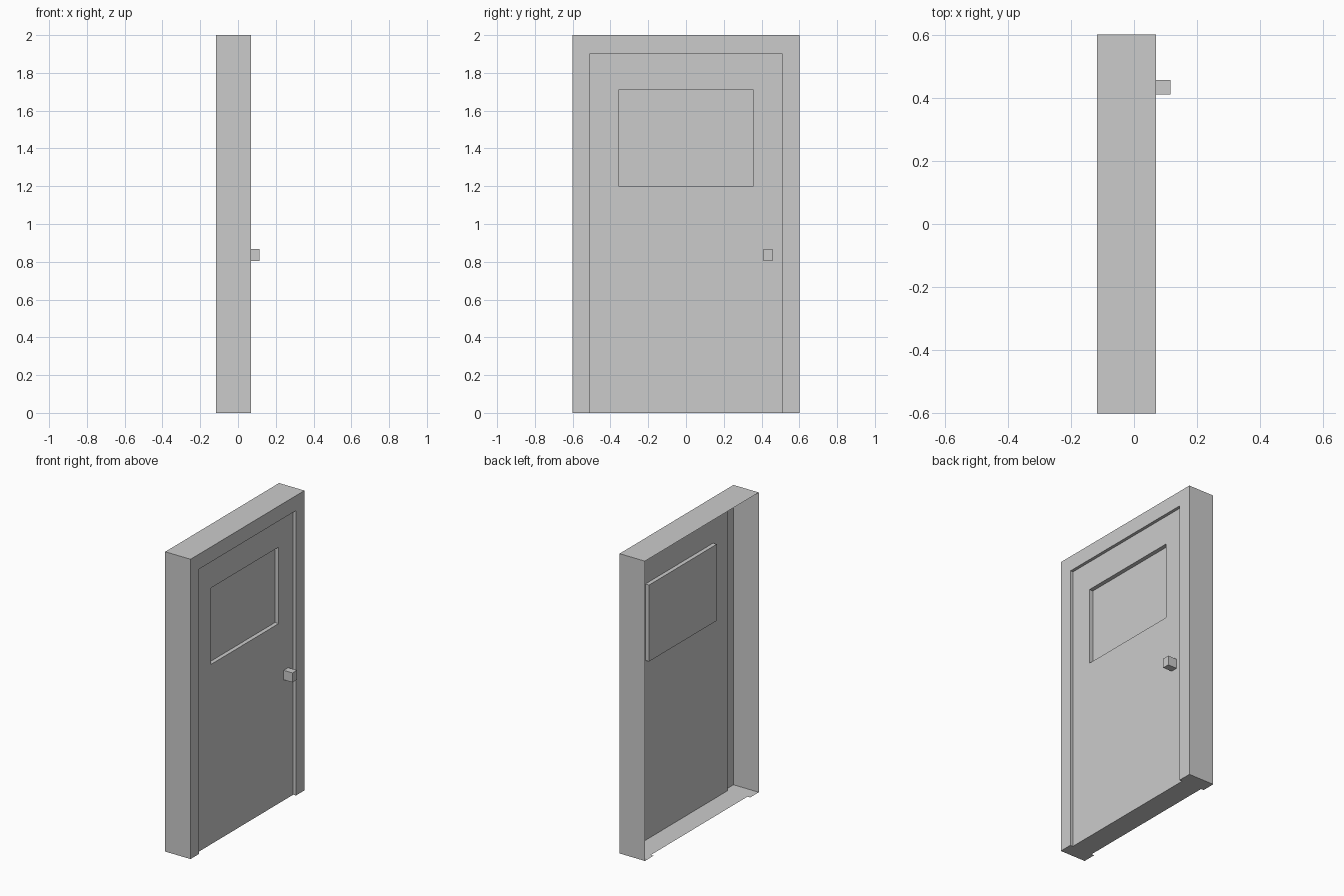
import bpy
import bmesh
from mathutils import Vector

if "Cube" in bpy.data.objects:
    bpy.data.objects.remove(bpy.data.objects["Cube"])

BACK, FRONT, DOOR, GLASS, KNOB = -0.117, 0.07, 0.05, 0.023, 0.115
W, H = 0.6, 2.0            # outer half width, height
DW, DH = 0.51, 1.9         # door half width, height
WY, WZ0, WZ1 = 0.357, 1.2, 1.71    # window
HY0, HY1, HZ0, HZ1 = 0.41, 0.457, 0.805, 0.868   # handle


def sheet(name, panels):
    """Thin-shell part from flat panels: (low corner, high corner, normal sign)."""
    bm = bmesh.new()
    for lo, hi, sign in panels:
        a = next(i for i in range(3) if lo[i] == hi[i])
        b, c = (a + 1) % 3, (a + 2) % 3
        verts = []
        for p, q in ((lo, lo), (hi, lo), (hi, hi), (lo, hi)):
            v = Vector(lo)
            v[b], v[c] = p[b], q[c]
            verts.append(bm.verts.new(v))
        bm.faces.new(verts if sign > 0 else verts[::-1])
    bmesh.ops.remove_doubles(bm, verts=bm.verts, dist=1e-5)
    mesh = bpy.data.meshes.new(name)
    bm.to_mesh(mesh)
    bm.free()
    obj = bpy.data.objects.new(name, mesh)
    bpy.context.collection.objects.link(obj)
    return obj


def sleeve(x0, x1, y0, y1, z0, z1, out):
    """Four side walls of a rectangular tube running along x."""
    return [((x0, y0, z0), (x1, y0, z1), -out), ((x0, y1, z0), (x1, y1, z1), out),
            ((x0, y0, z0), (x1, y1, z0), -out), ((x0, y0, z1), (x1, y1, z1), out)]


# Frame: outer shell, front casing and the shallow reveal around the door
frame = [((BACK, -W, H), (FRONT, W, H), 1),
         ((FRONT, -DW, DH), (FRONT, DW, H), 1),
         ((DOOR, -DW, DH), (FRONT, DW, DH), -1)]
for s in (-1, 1):
    ya, yb = sorted((s * DW, s * W))
    frame += [((BACK, s * W, 0), (FRONT, s * W, H), s),
              ((FRONT, ya, 0), (FRONT, yb, DH), 1),
              ((FRONT, ya, DH), (FRONT, yb, H), 1),
              ((DOOR, s * DW, 0), (FRONT, s * DW, DH), -s)]
sheet("door_frame", frame)

# Threshold: floor plate notched along the door width
sill = [((BACK + 0.02, -DW, 0), (DOOR, DW, 0), -1)]
for s in (-1, 1):
    ya, yb = sorted((s * DW, s * W))
    sill.append(((BACK, ya, 0), (FRONT, yb, 0), -1))
sheet("threshold", sill)

# Door leaf: grid of panels, leaving out the window and handle openings
ys = [-DW, -WY, WY, HY0, HY1, DW]
zs = [0, HZ0, HZ1, WZ0, WZ1, DH]
leaf = [((DOOR, ys[i], zs[j]), (DOOR, ys[i + 1], zs[j + 1]), 1)
        for i in range(5) for j in range(5) if (i, j) not in ((1, 3), (3, 1))]
sheet("door_leaf", leaf)

# Window: recessed pane with its reveal
sheet("window", sleeve(GLASS, DOOR, -WY, WY, WZ0, WZ1, -1)
      + [((GLASS, -WY, WZ0), (GLASS, WY, WZ1), 1)])

# Handle: block standing off the door leaf
sheet("handle", sleeve(DOOR, KNOB, HY0, HY1, HZ0, HZ1, 1)
      + [((KNOB, HY0, HZ0), (KNOB, HY1, HZ1), 1)])
